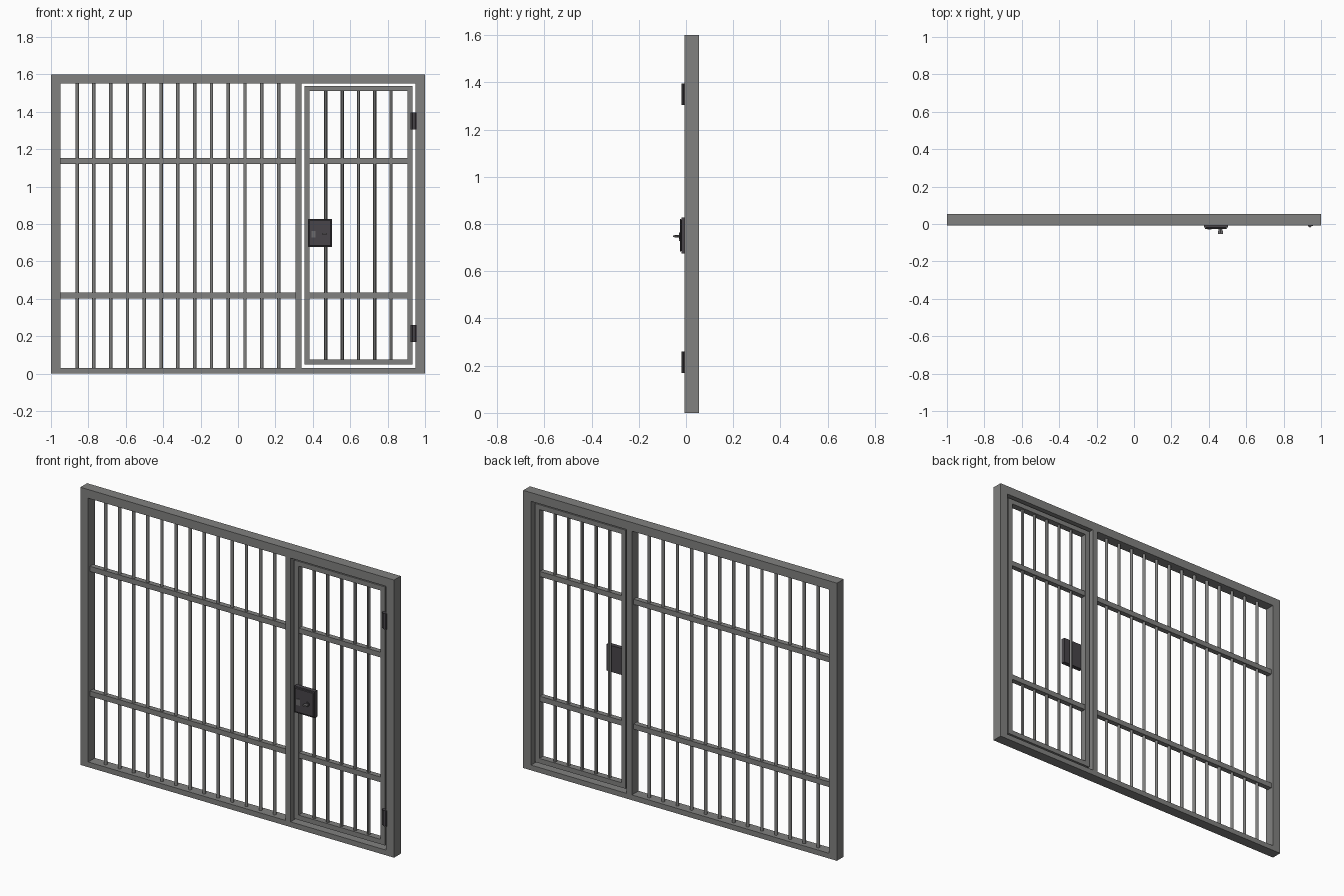
import bpy
from math import pi
from mathutils import Matrix

cube = bpy.data.objects.get("Cube")
if cube:
    bpy.data.objects.remove(cube, do_unlink=True)


def material(name, rgb):
    m = bpy.data.materials.new(name)
    m.use_nodes = True
    m.diffuse_color = (*rgb, 1)
    m.node_tree.nodes["Principled BSDF"].inputs["Base Color"].default_value = (*rgb, 1)
    return m


STEEL = material("grey_steel", (0.22, 0.22, 0.215))
DARK = material("dark_iron", (0.065, 0.06, 0.068))
TRIM = material("worn_metal", (0.15, 0.145, 0.15))


def finish(obj, name, mat, bevel=0):
    obj.name = name
    obj.data.materials.append(mat)
    if bevel:
        mod = obj.modifiers.new("edge_bevel", 'BEVEL')
        mod.width = bevel
        mod.segments = 1
    return obj


def box(name, x, y, z, mat=STEEL, bevel=0):
    """Box from (min, max) ranges on each axis."""
    bpy.ops.mesh.primitive_cube_add(size=1)
    obj = bpy.context.object
    spans = (x, y, z)
    centre = [(a + b) / 2 for a, b in spans]
    size = [b - a for a, b in spans]
    obj.data.transform(Matrix.Translation(centre) @ Matrix.Diagonal((*size, 1)))
    return finish(obj, name, mat, bevel)


def rod(name, centre, radius, length, mat=STEEL, axis='Z', sides=12):
    turn = (pi / 2, 0, 0) if axis == 'Y' else (0, 0, 0)
    bpy.ops.mesh.primitive_cylinder_add(vertices=sides, radius=radius, depth=length,
                                        location=centre, rotation=turn)
    bpy.ops.object.shade_smooth_by_angle()
    return finish(bpy.context.object, name, mat)


def border(name, x, y, z, side, top, bottom):
    """Rectangular frame of two posts and two rails."""
    box(name + "_right_post", (x[0], x[0] + side), y, z)
    box(name + "_left_post", (x[1] - side, x[1]), y, z)
    inner = (x[0] + side, x[1] - side)
    box(name + "_top_rail", inner, y, (z[1] - top, z[1]))
    box(name + "_bottom_rail", inner, y, (z[0], z[0] + bottom))


def grille(name, x, z, count):
    """Evenly spaced upright bars with two cross rails."""
    step = (x[1] - x[0]) / (count + 1)
    for i in range(1, count + 1):
        rod(f"{name}_bar_{i}", (x[0] + i * step, MID, sum(z) / 2), 0.009, z[1] - z[0])
    for level, height in (("lower", 0.418), ("upper", 1.137)):
        box(f"{name}_{level}_cross_rail", x, (MID - 0.015, MID + 0.015),
            (height - 0.015, height + 0.015))


# Outer frame and divider post
DEPTH = (-0.007, 0.054)
MID = sum(DEPTH) / 2
border("frame", (-1, 1), DEPTH, (0, 1.6), 0.05, 0.05, 0.03)
box("divider_post", (0.307, 0.34), DEPTH, (0.03, 1.55))

# Fixed grille and door
grille("fixed_grille", (-0.95, 0.307), (0.03, 1.55), 13)
border("door", (0.355, 0.933), (0.005, 0.042), (0.048, 1.538), 0.028, 0.028, 0.028)
grille("door_grille", (0.383, 0.905), (0.076, 1.51), 5)

# Lock case with raised cover, latch plate and key
box("lock_case", (0.373, 0.503), (-0.02, 0.005), (0.676, 0.828), DARK)
box("lock_cover", (0.378, 0.498), (-0.026, -0.02), (0.682, 0.822), DARK, 0.003)
box("latch_plate", (0.392, 0.415), (-0.03, -0.026), (0.727, 0.763), TRIM)
rod("keyhole_ring", (0.462, -0.028, 0.748), 0.012, 0.005, DARK, 'Y')
rod("key_shaft", (0.462, -0.037, 0.748), 0.005, 0.022, TRIM, 'Y', 8)
box("key_grip", (0.45, 0.475), (-0.054, -0.035), (0.744, 0.752), TRIM)

# Hinges between door and frame
for label, height in (("lower", 0.215), ("upper", 1.35)):
    z = (height - 0.045, height + 0.045)
    rod(label + "_hinge_knuckle", (0.9405, -0.009, height), 0.009, 0.09, DARK)
    box(label + "_hinge_door_leaf", (0.923, 0.9405), (-0.009, 0.006), z, DARK)
    box(label + "_hinge_frame_leaf", (0.9405, 0.956), (-0.011, 0.0), z, DARK)
